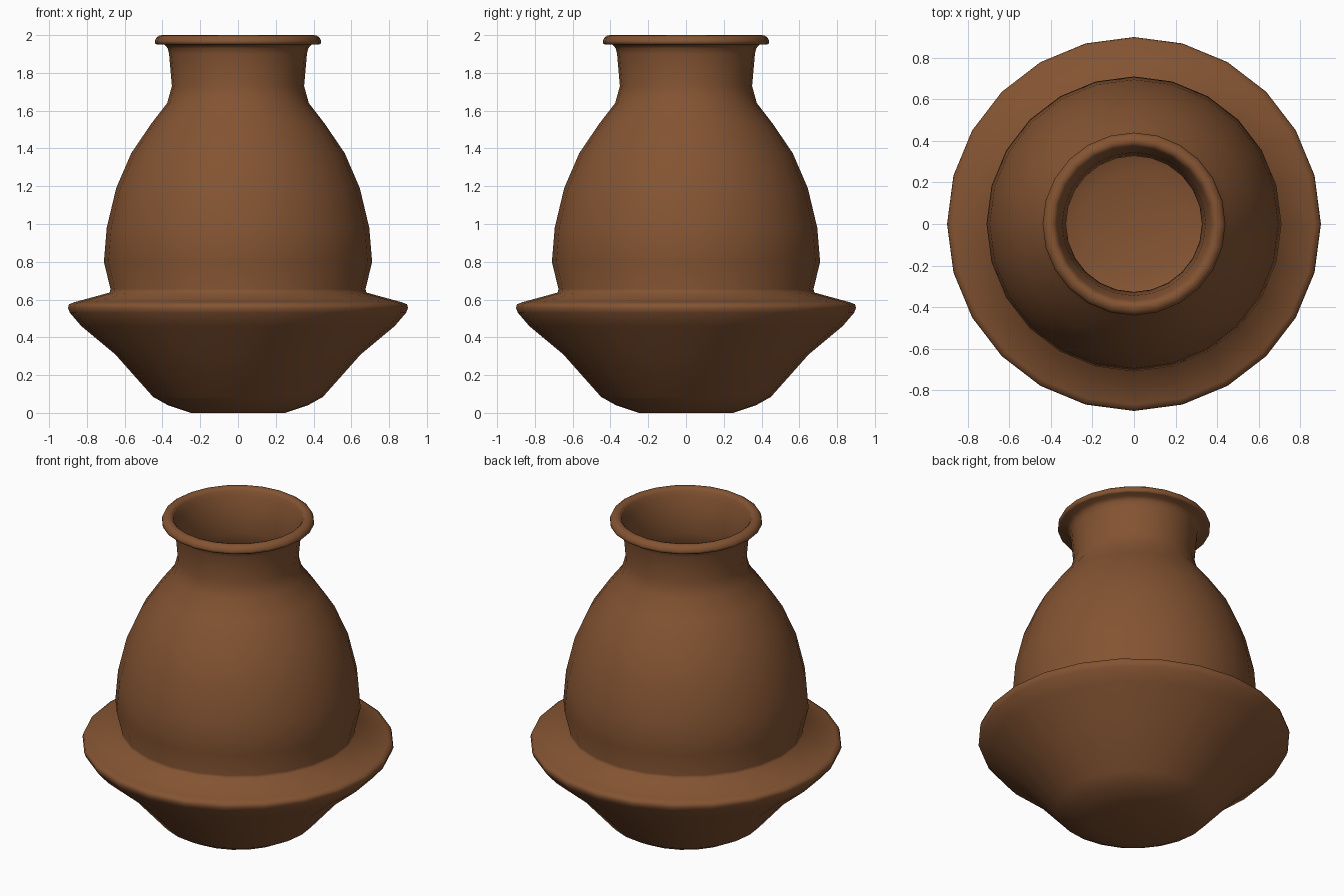
import bpy, bmesh, math

if "Cube" in bpy.data.objects:
    bpy.data.objects.remove(bpy.data.objects["Cube"])

SIDES = 24

clay = bpy.data.materials.new("clay")
clay.diffuse_color = (0.23, 0.088, 0.032, 1)
clay.use_nodes = True
clay.node_tree.nodes["Principled BSDF"].inputs["Base Color"].default_value = clay.diffuse_color

# Outer silhouette (radius, height), from the base up to the rim
outer = [(0.25, 0.0), (0.37, 0.04), (0.45, 0.085), (0.65, 0.31), (0.83, 0.46),
         (0.89, 0.53), (0.90, 0.555), (0.895, 0.575), (0.87, 0.585),
         (0.68, 0.637), (0.675, 0.655), (0.71, 0.80), (0.695, 0.98),
         (0.645, 1.19), (0.565, 1.375), (0.46, 1.53), (0.375, 1.64),
         (0.35, 1.73), (0.365, 1.90), (0.372, 1.93), (0.39, 1.95)]

# Rolled lip
lip = [(0.43, 1.95), (0.44, 1.957), (0.44, 1.97), (0.432, 1.987),
       (0.415, 1.998), (0.40, 2.0), (0.385, 1.996), (0.373, 1.98)]

# Hollow interior, from the mouth down to the floor
inner = [(0.365, 1.95), (0.345, 1.90), (0.327, 1.73), (0.35, 1.63),
         (0.435, 1.515), (0.54, 1.36), (0.62, 1.18), (0.67, 0.975),
         (0.685, 0.80), (0.65, 0.66), (0.655, 0.62), (0.86, 0.56),
         (0.81, 0.475), (0.63, 0.33), (0.43, 0.105), (0.36, 0.065), (0.25, 0.03)]


def lathe(name, profile):
    """Spin a profile round z, closing both ends with a fan to the axis."""
    bm = bmesh.new()
    rings = []
    for r, z in profile:
        rings.append([bm.verts.new((r * math.cos(2 * math.pi * i / SIDES),
                                    r * math.sin(2 * math.pi * i / SIDES), z))
                      for i in range(SIDES)])
    for a, b in zip(rings, rings[1:]):
        for i in range(SIDES):
            j = (i + 1) % SIDES
            bm.faces.new((a[i], a[j], b[j], b[i]))
    for ring, z in ((rings[0], profile[0][1]), (rings[-1], profile[-1][1])):
        centre = bm.verts.new((0, 0, z))
        for i in range(SIDES):
            bm.faces.new((ring[i], ring[(i + 1) % SIDES], centre))
    bmesh.ops.recalc_face_normals(bm, faces=bm.faces)
    mesh = bpy.data.meshes.new(name)
    bm.to_mesh(mesh)
    bm.free()
    mesh.materials.append(clay)
    obj = bpy.data.objects.new(name, mesh)
    bpy.context.collection.objects.link(obj)
    return obj


pot = lathe("clay_pot", outer + lip + inner)

# Smooth body with crisp lip underside and shoulder crease
bpy.context.view_layer.objects.active = pot
pot.select_set(True)
bpy.ops.object.shade_smooth_by_angle(angle=math.radians(60))
